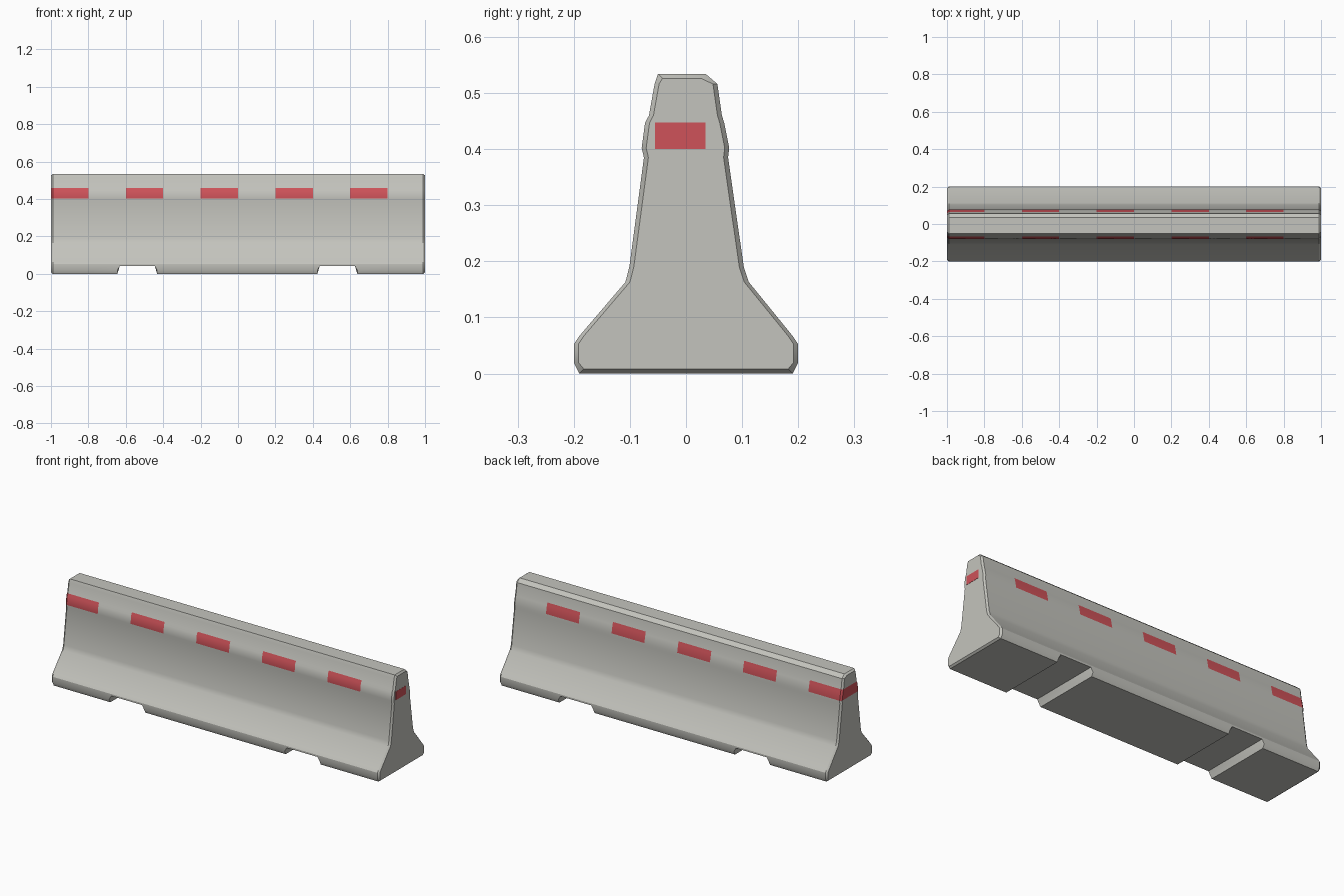
import bpy, bmesh

if "Cube" in bpy.data.objects:
    bpy.data.objects.remove(bpy.data.objects["Cube"])


def material(name, rgb):
    m = bpy.data.materials.new(name)
    m.diffuse_color = (*rgb, 1)
    m.use_nodes = True
    m.node_tree.nodes["Principled BSDF"].inputs["Base Color"].default_value = m.diffuse_color
    return m


concrete = material("concrete grey", (0.55, 0.55, 0.51))
red = material("reflector red", (0.62, 0.085, 0.1))

# Cross-section as (front y, back y, z), from the foot to the top
PROFILE = [(-.19, .19, 0), (-.2, .2, .02), (-.2, .2, .052), (-.19, .19, .067),
           (-.108, .112, .163), (-.101, .103, .19), (-.075, .075, .385),
           (-.079, .077, .402), (-.073, .068, .447), (-.066, .064, .46),
           (-.056, .056, .516), (-.05, .035, .534)]
BAND = (.395, .461)
SLOT_TOP = .042
SLOTS = [(-.632, -.445), (.437, .625)]
STRIPES = [(-1 + .4 * i, -.8 + .4 * i) for i in range(5)]


def section(x):
    """Closed outline at x: narrowed at the ends, lifted in the slots."""
    inset = .008 if abs(x) > .995 else 0
    in_slot = any(a - .001 < x < b + .001 for a, b in SLOTS)
    floor = SLOT_TOP if in_slot else inset
    top = PROFILE[-1][2] - inset
    front = [(x, f + inset, min(max(z, floor), top)) for f, b, z in PROFILE]
    back = [(x, b - inset, min(max(z, floor), top)) for f, b, z in PROFILE]
    return front + back[::-1]


# Stations along the barrier: ends, slot walls and stripe edges
stations = {-1, -.99, .99, 1}
for a, b in SLOTS:
    stations |= {a - .013, a, b, b + .013}
for a, b in STRIPES:
    stations |= {round(a, 3), round(b, 3)}
stations = sorted(stations)

# Barrier body lofted through all stations
bm = bmesh.new()
rings = [[bm.verts.new(p) for p in section(x)] for x in stations]
n = len(rings[0])
for r, s in zip(rings, rings[1:]):
    for i in range(n):
        j = (i + 1) % n
        bm.faces.new((r[i], r[j], s[j], s[i]))
# End faces in horizontal strips, so the stripe wraps round the left end
for ring in (rings[0], rings[-1]):
    for i in range(n // 2 - 1):
        bm.faces.new((ring[i], ring[i + 1], ring[n - 2 - i], ring[n - 1 - i]))
bmesh.ops.recalc_face_normals(bm, faces=bm.faces)

# Red stripes on both long sides and the left end
for f in bm.faces:
    c = f.calc_center_median()
    in_band = all(BAND[0] < v.co.z < BAND[1] for v in f.verts)
    if in_band and c.x < .9 and any(a - .001 <= c.x <= b for a, b in STRIPES):
        f.material_index = 1
mesh = bpy.data.meshes.new("barrier_body")
bm.to_mesh(mesh)
bm.free()
body = bpy.data.objects.new("barrier_body", mesh)
bpy.context.collection.objects.link(body)
mesh.materials.append(concrete)
mesh.materials.append(red)
bpy.context.view_layer.objects.active = body
body.select_set(True)
bpy.ops.object.shade_smooth_by_angle(angle=.5)

# Red marker plate on the right end
bpy.ops.mesh.primitive_cube_add(size=1, location=(1, -.01, .4235))
plate = bpy.context.object
plate.name = "end_marker"
plate.scale = (.002, .09, .047)
plate.data.materials.append(red)
